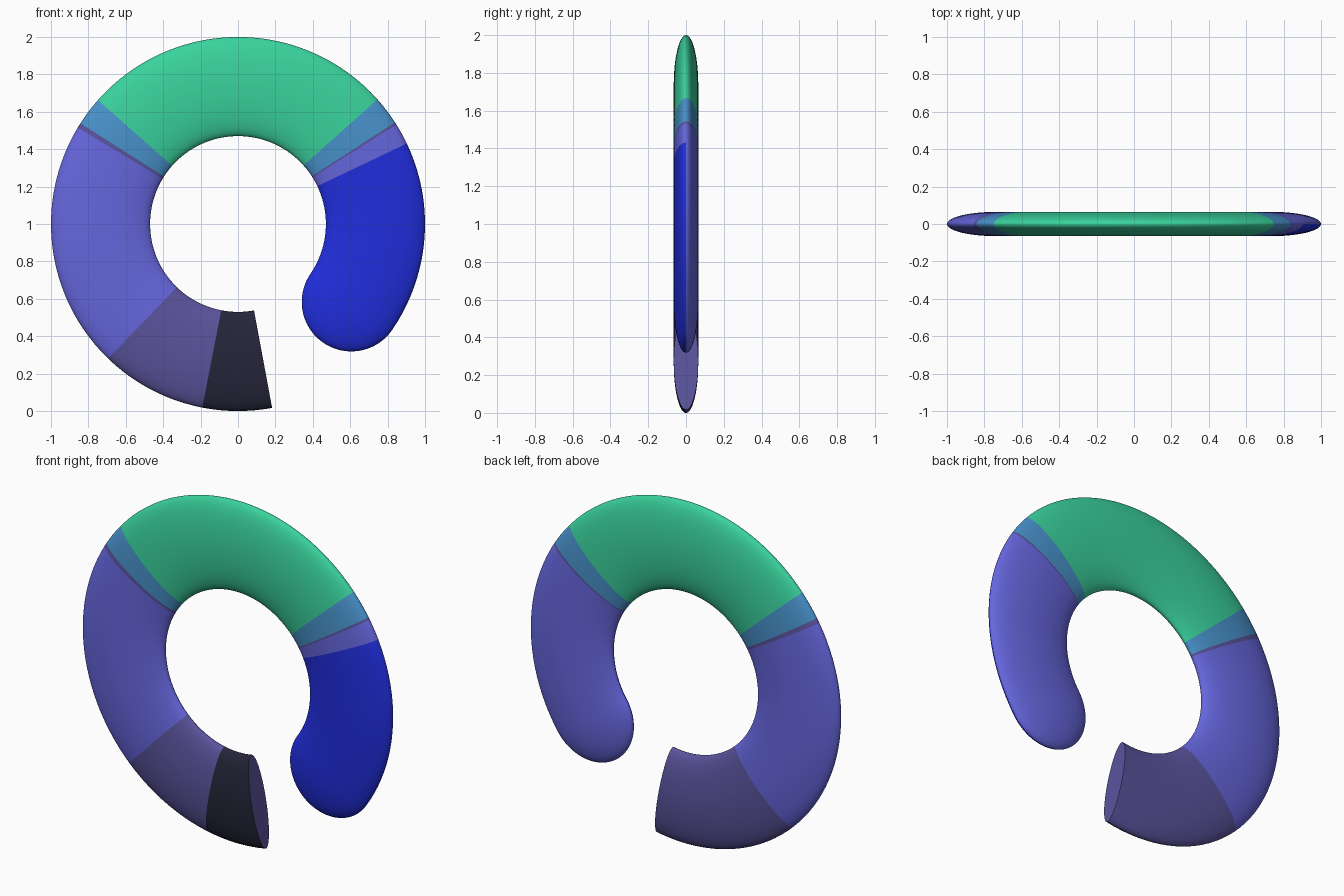
import bpy
import bmesh
from math import sin, cos, radians, pi, ceil
from mathutils import Vector

cube = bpy.data.objects.get("Cube")
if cube:
    bpy.data.objects.remove(cube)

CENTRE = Vector((0, 0, 1))
MID, HALF_WIDTH, HALF_DEPTH = 0.735, 0.265, 0.065
SIDES, CAP_STEPS = 96, 20

COLOURS = {
    "green": (0.042, 0.645, 0.337),
    "sky_blue": (0.065, 0.287, 0.597),
    "violet": (0.133, 0.133, 0.73),
    "dark_violet": (0.102, 0.087, 0.332),
    "deep_blue": (0.015, 0.027, 0.73),
    "near_black": (0.0185, 0.0185, 0.042),
}
NAMES = list(COLOURS)

# Bands around the ring: end angle, front colour, back colour
START = -34.5
BANDS = [
    (25.5, "deep_blue", "violet"),
    (32.1, "violet", "violet"),
    (32.9, "dark_violet", "dark_violet"),
    (41.8, "sky_blue", "sky_blue"),
    (138.5, "green", "green"),
    (147.4, "sky_blue", "sky_blue"),
    (149.0, "dark_violet", "dark_violet"),
    (226.0, "violet", "violet"),
    (259.0, "dark_violet", "dark_violet"),
    (280.5, "near_black", "dark_violet"),
]


def make_material(name):
    mat = bpy.data.materials.new(name)
    mat.use_nodes = True
    colour = (*COLOURS[name], 1)
    mat.diffuse_color = colour
    mat.node_tree.nodes["Principled BSDF"].inputs["Base Color"].default_value = colour
    return mat


def add_section(bm, degrees, shift=0.0, scale=1.0):
    """Elliptical section of the tube, optionally pushed past the start."""
    a = radians(degrees)
    out = Vector((cos(a), 0, sin(a)))
    back = Vector((sin(a), 0, -cos(a)))
    origin = CENTRE + out * MID + back * shift
    loop = []
    for i in range(SIDES):
        t = 2 * pi * i / SIDES
        offset = out * (HALF_WIDTH * cos(t)) + Vector((0, HALF_DEPTH * sin(t), 0))
        loop.append(bm.verts.new(origin + offset * scale))
    return loop


def bridge(bm, first, second, front, back):
    for i in range(SIDES):
        j = (i + 1) % SIDES
        face = bm.faces.new((first[i], first[j], second[j], second[i]))
        is_front = face.calc_center_median().y < 0
        face.material_index = NAMES.index(front if is_front else back)


bm = bmesh.new()

# Rounded end
front, back = BANDS[0][1:]
a = radians(START)
tip = bm.verts.new(CENTRE + Vector((cos(a), 0, sin(a))) * MID
                   + Vector((sin(a), 0, -cos(a))) * HALF_WIDTH)
section = None
for k in range(CAP_STEPS - 1, -1, -1):
    t = pi / 2 * k / CAP_STEPS
    ring = add_section(bm, START, HALF_WIDTH * sin(t), cos(t))
    if section:
        bridge(bm, section, ring, front, back)
    else:
        for i in range(SIDES):
            face = bm.faces.new((tip, ring[(i + 1) % SIDES], ring[i]))
            is_front = face.calc_center_median().y < 0
            face.material_index = NAMES.index(front if is_front else back)
    section = ring

# Coloured bands of the ring
angle = START
for end, front, back in BANDS:
    steps = ceil((end - angle) / 3)
    for s in range(1, steps + 1):
        ring = add_section(bm, angle + (end - angle) * s / steps)
        bridge(bm, section, ring, front, back)
        section = ring
    angle = end

# Flat cut end
bm.faces.new(section).material_index = NAMES.index("dark_violet")

bmesh.ops.recalc_face_normals(bm, faces=bm.faces)
mesh = bpy.data.meshes.new("open_ring")
bm.to_mesh(mesh)
bm.free()
for name in NAMES:
    mesh.materials.append(make_material(name))

ring_object = bpy.data.objects.new("open_ring", mesh)
bpy.context.collection.objects.link(ring_object)
bpy.ops.object.select_all(action="DESELECT")
ring_object.select_set(True)
bpy.context.view_layer.objects.active = ring_object
bpy.ops.object.shade_smooth_by_angle(angle=radians(40))
